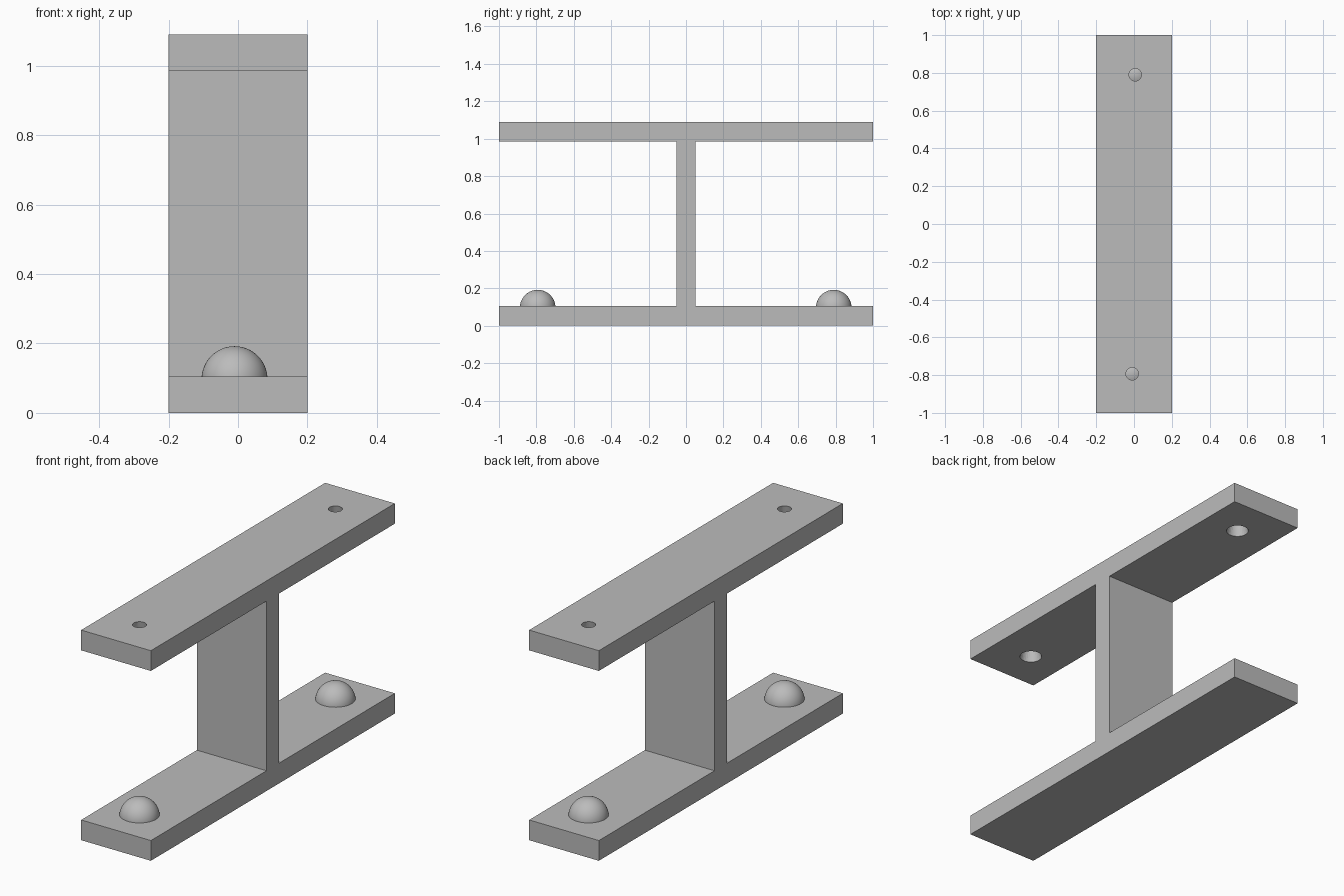
import bpy
import bmesh
from mathutils import Vector

if "Cube" in bpy.data.objects:
    bpy.data.objects.remove(bpy.data.objects["Cube"], do_unlink=True)

HALF_X, HALF_Y, WEB = 0.2, 1.0, 0.052
PLATE, TOP = 0.105, 1.09
SPOTS = {"front": (-0.01, -0.793), "back": (0.006, 0.79)}

grey = bpy.data.materials.new("neutral grey")
grey.use_nodes = True
grey.diffuse_color = (0.5, 0.5, 0.5, 1)
grey.node_tree.nodes["Principled BSDF"].inputs["Base Color"].default_value = (0.5, 0.5, 0.5, 1)


def finish(bm, name):
    mesh = bpy.data.meshes.new(name)
    bmesh.ops.recalc_face_normals(bm, faces=bm.faces)
    bm.to_mesh(mesh)
    bm.free()
    mesh.materials.append(grey)
    obj = bpy.data.objects.new(name, mesh)
    bpy.context.collection.objects.link(obj)
    return obj


# I-shaped beam: half profile mirrored in y, extruded along x
half = [(HALF_Y, 0), (HALF_Y, PLATE), (WEB, PLATE),
        (WEB, TOP - PLATE), (HALF_Y, TOP - PLATE), (HALF_Y, TOP)]
outline = half + [(-y, z) for y, z in reversed(half)]
bm = bmesh.new()
face = bm.faces.new([bm.verts.new((-HALF_X, y, z)) for y, z in outline])
side = bmesh.ops.extrude_face_region(bm, geom=[face])["geom"]
bmesh.ops.translate(bm, vec=(2 * HALF_X, 0, 0),
                    verts=[g for g in side if isinstance(g, bmesh.types.BMVert)])
beam = finish(bm, "beam")

for end, (x, y) in SPOTS.items():
    # Tapered hole through the upper plate
    bm = bmesh.new()
    bmesh.ops.create_cone(bm, cap_ends=True, segments=32, radius1=0.055,
                          radius2=0.031, depth=PLATE + 0.02)
    bmesh.ops.translate(bm, vec=(x, y, TOP - PLATE / 2), verts=bm.verts)
    cutter = finish(bm, end + "_hole_cutter")
    cutter.hide_render = True
    cut = beam.modifiers.new(end + "_hole", "BOOLEAN")
    cut.object, cut.operation, cut.solver = cutter, "DIFFERENCE", "EXACT"
    bpy.context.view_layer.objects.active = beam
    bpy.ops.object.modifier_apply(modifier=cut.name)
    bpy.data.objects.remove(cutter, do_unlink=True)

    # Dome resting on the lower plate beneath the hole
    bm = bmesh.new()
    bmesh.ops.create_uvsphere(bm, u_segments=48, v_segments=32, radius=0.095)
    bmesh.ops.translate(bm, vec=(x, y, 0.097), verts=bm.verts)
    bmesh.ops.bisect_plane(bm, geom=bm.verts[:] + bm.edges[:] + bm.faces[:],
                           plane_co=Vector((0, 0, PLATE - 0.002)),
                           plane_no=Vector((0, 0, 1)), clear_inner=True)
    dome = finish(bm, end + "_dome")
    dome.data.shade_smooth()
